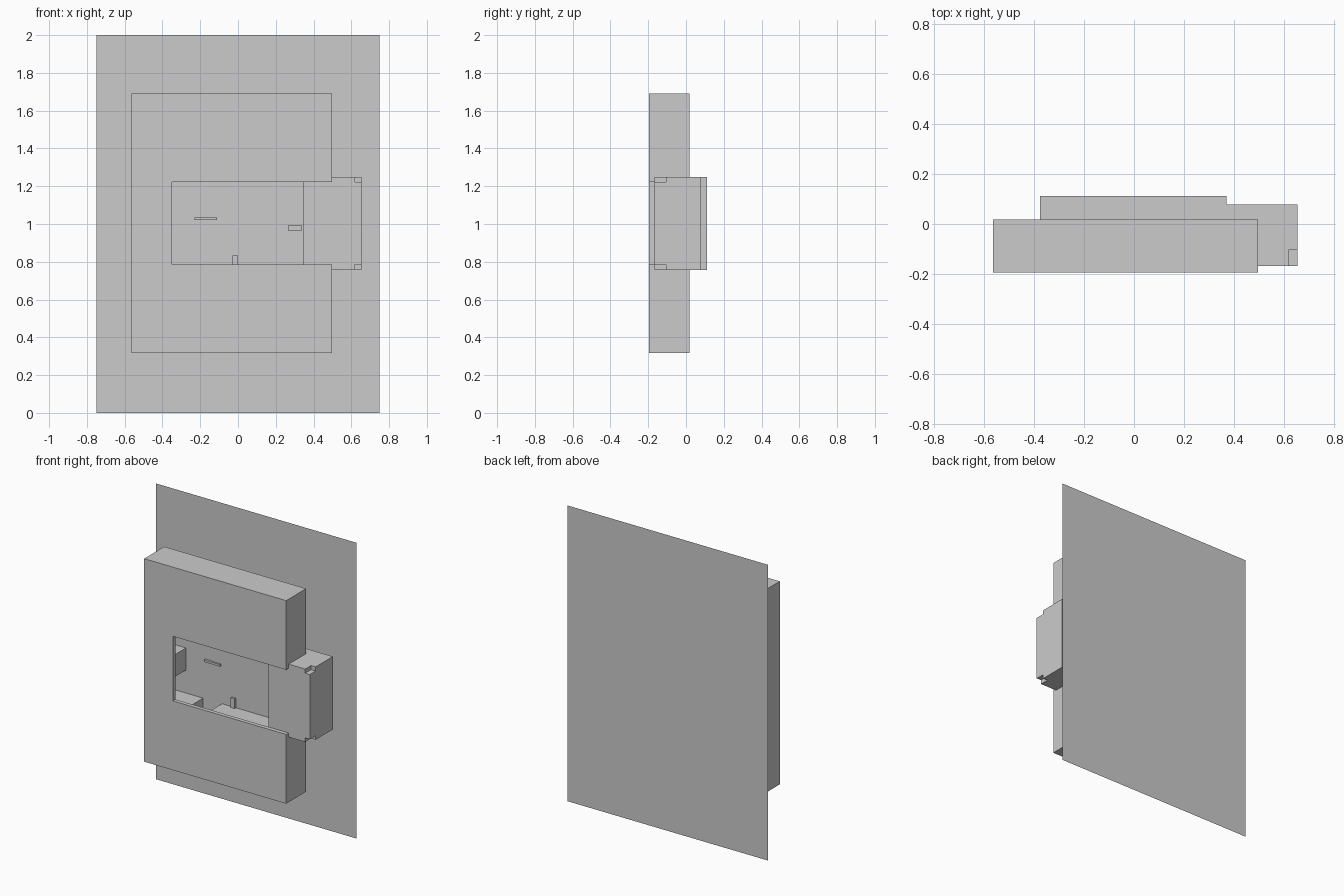
import bpy

if "Cube" in bpy.data.objects:
    bpy.data.objects.remove(bpy.data.objects["Cube"])


def box(name, x, y, z):
    """Axis-aligned box from (min, max) pairs."""
    bpy.ops.mesh.primitive_cube_add(size=1)
    ob = bpy.context.object
    ob.name = ob.data.name = name
    size = [r[1] - r[0] for r in (x, y, z)]
    mid = [(r[0] + r[1]) / 2 for r in (x, y, z)]
    for v in ob.data.vertices:
        v.co = [v.co[i] * size[i] + mid[i] for i in range(3)]
    return ob


def cut(target, name, x, y, z):
    """Subtract a box, then drop the cutter."""
    cutter = box(name, x, y, z)
    cutter.hide_render = True
    mod = target.modifiers.new(name, 'BOOLEAN')
    mod.operation = 'DIFFERENCE'
    mod.solver = 'EXACT'
    mod.object = cutter
    bpy.context.view_layer.objects.active = target
    bpy.ops.object.modifier_apply(modifier=mod.name)
    bpy.data.objects.remove(cutter, do_unlink=True)


FRONT, PLATE, WALL = -0.195, -0.168, -0.02

# Thin backing sheet
bpy.ops.mesh.primitive_plane_add(size=1)
sheet = bpy.context.object
sheet.name = "backing_sheet"
for v in sheet.data.vertices:
    v.co = (v.co.x * 1.5, 0.195, v.co.y * 2 + 1)

# Hollow housing with a slot open to the right
housing = box("housing", (-0.565, 0.497), (FRONT, 0.018), (0.317, 1.69))
cut(housing, "cavity_cutter", (-0.54, 0.36), (PLATE, WALL), (0.345, 1.662))
cut(housing, "slot_cutter", (-0.35, 0.6), (-0.3, PLATE + 0.001), (0.785, 1.222))

# Side case emerging from the slot, with notched front corners
case = box("side_case", (0.345, 0.655), (PLATE, 0.078), (0.757, 1.25))
for z in ((1.222, 1.3), (0.7, 0.785)):
    cut(case, "notch_cutter", (0.62, 0.7), (-0.3, -0.105), z)

# Rear bulge
box("rear_case", (-0.376, 0.371), (0.0, 0.112), (0.757, 1.25))

# Inner bosses just outside the window
box("left_boss", (-0.50, -0.375), (PLATE, WALL), (0.92, 1.07))
box("lower_left_boss", (-0.50, -0.247), (PLATE, WALL), (0.66, 0.765))
box("lower_boss", (-0.105, 0.35), (PLATE, WALL), (0.66, 0.765))

# Inner panel and its small clips
box("inner_panel", (-0.18, 0.195), (WALL - 0.004, WALL), (0.913, 1.30))
box("left_clip", (-0.23, -0.11), (WALL - 0.015, WALL), (1.02, 1.034))
box("right_clip", (0.265, 0.34), (WALL - 0.015, WALL), (0.965, 0.992))
box("lower_clip", (-0.03, 0.0), (WALL - 0.015, WALL), (0.75, 0.832))
